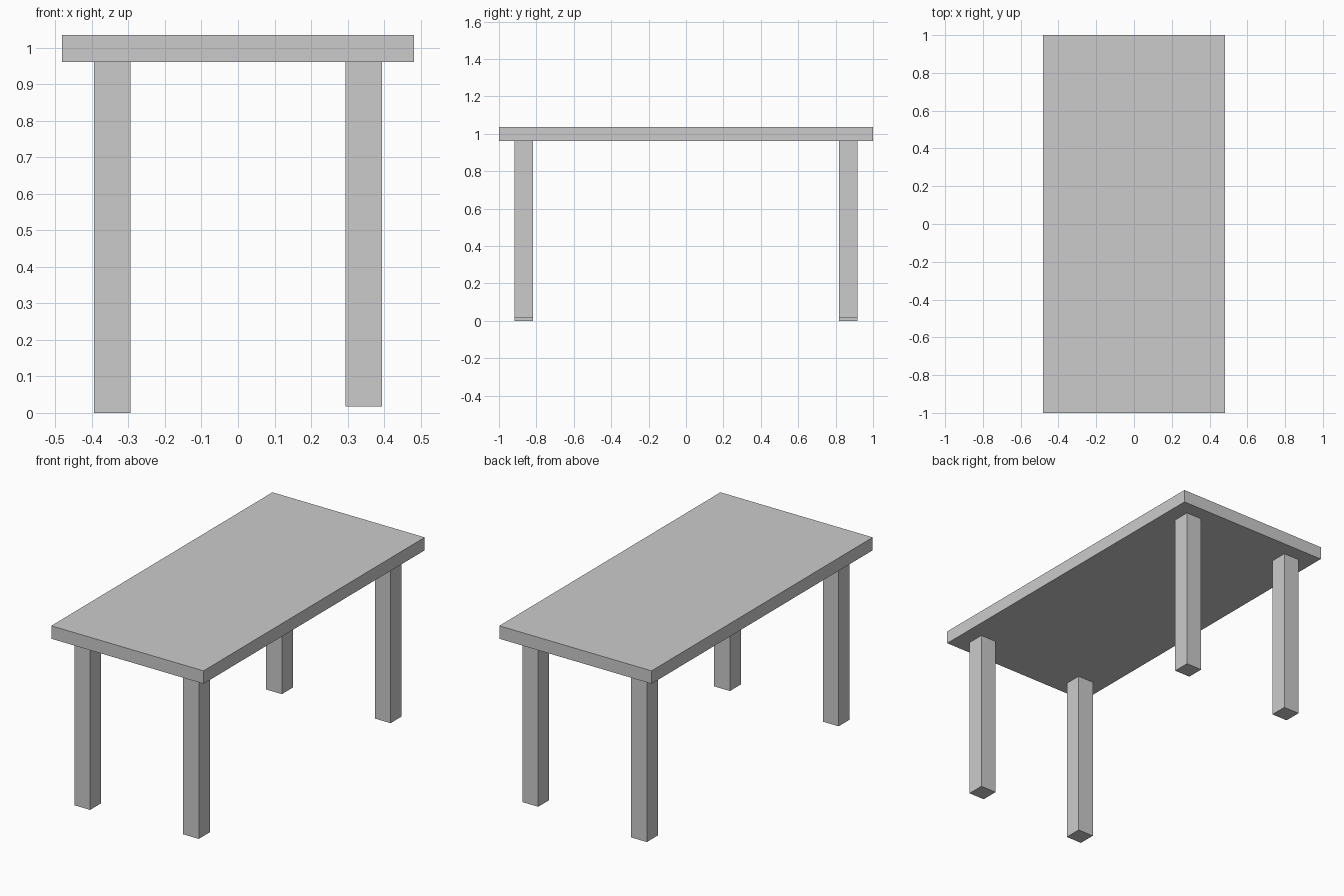
import bpy

if "Cube" in bpy.data.objects:
    bpy.data.objects.remove(bpy.data.objects["Cube"])


def box(name, lo, hi):
    """Axis-aligned box between two corners."""
    centre = [(a + b) / 2 for a, b in zip(lo, hi)]
    bpy.ops.mesh.primitive_cube_add(size=1, location=centre)
    obj = bpy.context.object
    obj.name = name
    obj.scale = [b - a for a, b in zip(lo, hi)]
    bpy.ops.object.transform_apply(location=False, rotation=False, scale=True)
    return obj


TOP_UNDERSIDE = 0.961

# Table top
box("table_top", (-0.482, -1.0, TOP_UNDERSIDE), (0.482, 1.0, 1.035))

# Legs: the right pair is slightly shorter than the left pair
LEG, LEG_X, LEG_Y = 0.05, 0.344, 0.867
for side, sx, foot in (("left", -1, 0.0), ("right", 1, 0.018)):
    for end, sy in (("front", -1), ("back", 1)):
        x, y = sx * LEG_X, sy * LEG_Y
        box(f"{end}_{side}_leg",
            (x - LEG, y - LEG, foot), (x + LEG, y + LEG, TOP_UNDERSIDE))
